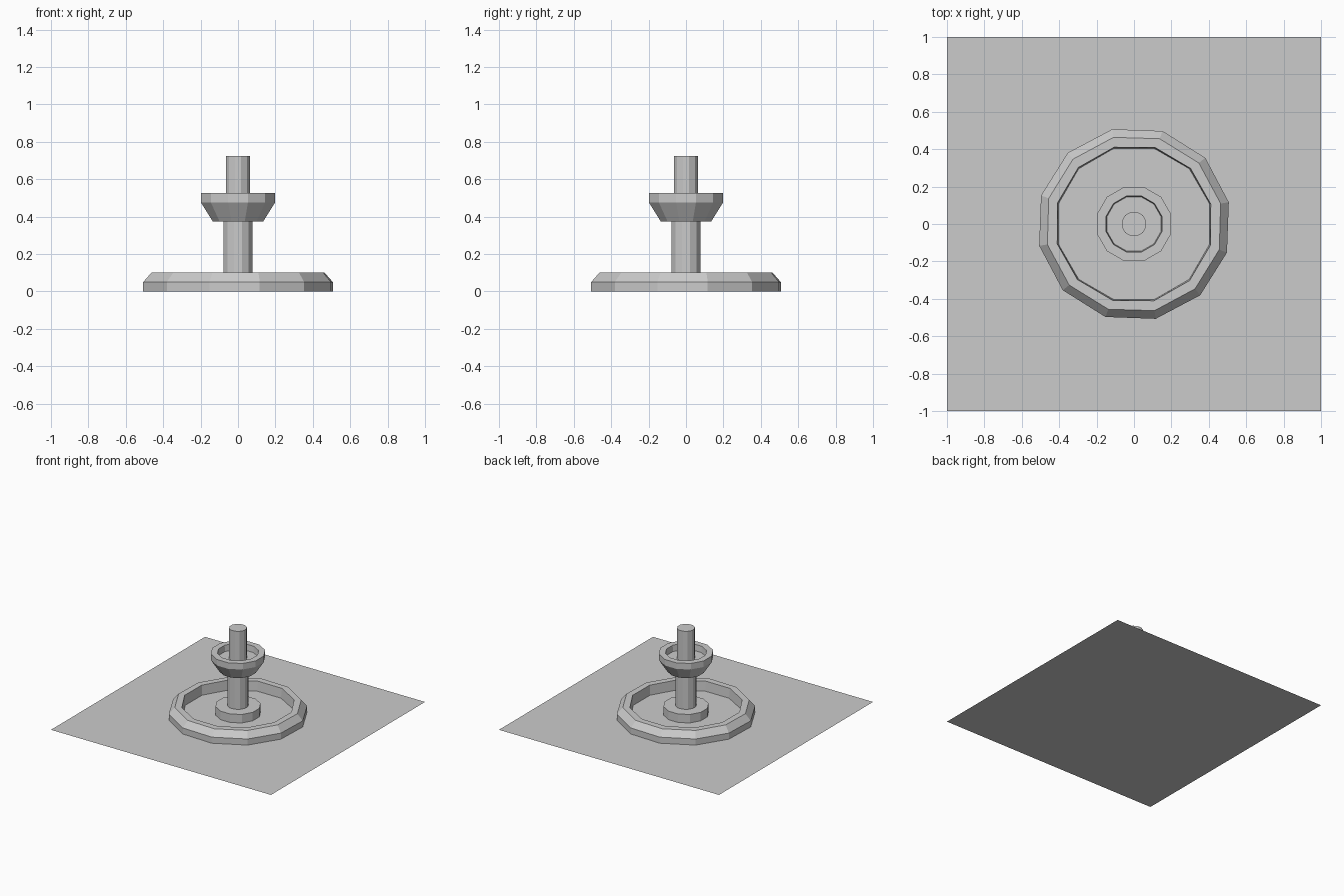
import bpy, bmesh
from math import cos, sin, radians

if "Cube" in bpy.data.objects:
    bpy.data.objects.remove(bpy.data.objects["Cube"])


def lathe(name, profile, sides=12, cap_start=False, cap_end=False):
    """Revolve (radius, height, start angle in degrees) points into a flat-faced part."""
    bm = bmesh.new()
    rings = []
    for r, z, offset in profile:
        ring = []
        for i in range(sides):
            a = radians(offset + 360 * i / sides)
            ring.append(bm.verts.new((r * cos(a), r * sin(a), z)))
        rings.append(ring)
    for low, high in zip(rings, rings[1:]):
        for i in range(sides):
            j = (i + 1) % sides
            bm.faces.new((low[i], low[j], high[j], high[i]))
    if cap_start:
        bm.faces.new(rings[0][::-1])
    if cap_end:
        bm.faces.new(rings[-1])
    mesh = bpy.data.meshes.new(name)
    bm.to_mesh(mesh)
    bm.free()
    obj = bpy.data.objects.new(name, mesh)
    bpy.context.collection.objects.link(obj)
    return obj


# Paved square under the fountain
bpy.ops.mesh.primitive_plane_add(size=2)
bpy.context.object.name = "paving"

# Pool wall, slightly twisted between outside and inside, with its floor
lathe("pool_basin", [(0.52, 0, 12.9), (0.52, 0.05, 12.9), (0.476, 0.10, 13.3),
                     (0.424, 0.10, 14.5), (0.418, 0.02, 15)], cap_end=True)

# Round foot of the column
lathe("column_foot", [(0.17, 0.02, 15), (0.17, 0.09, 15)], cap_end=True)

# Column below the bowl
lathe("column", [(0.08, 0.09, 15), (0.08, 0.38, 15)])

# Upper bowl with hollow inside
lathe("upper_bowl", [(0.14, 0.375, 15), (0.205, 0.475, 15), (0.205, 0.525, 15),
                     (0.155, 0.525, 15), (0.15, 0.475, 15)],
      cap_start=True, cap_end=True)

# Spout post above the bowl
lathe("spout_post", [(0.067, 0.475, 15), (0.067, 0.725, 15)], cap_end=True)
